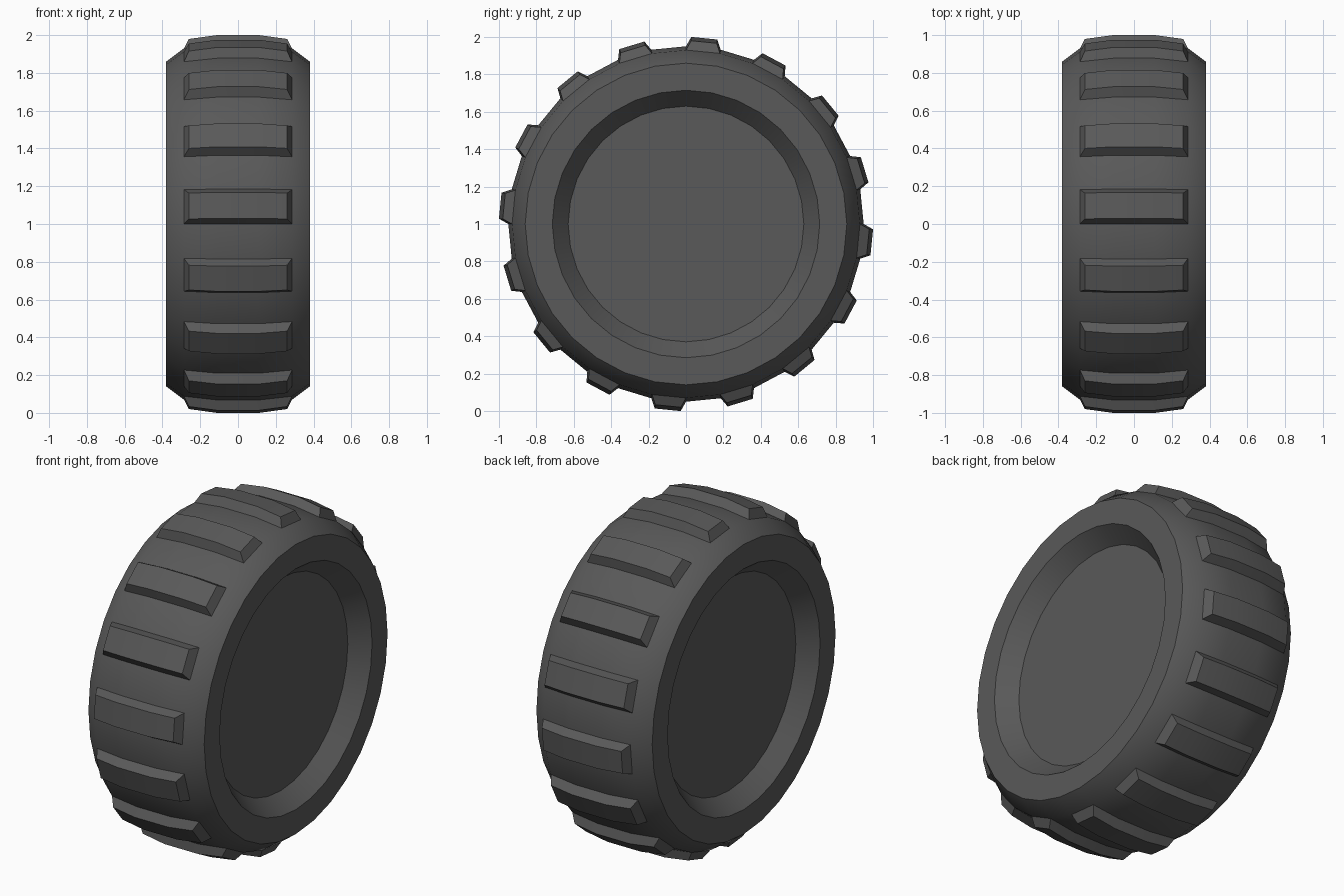
import bpy, bmesh
from math import sin, cos, pi, radians

if "Cube" in bpy.data.objects:
    bpy.data.objects.remove(bpy.data.objects["Cube"])

N = 32                      # sides of the tyre
STEP = 2 * pi / N

rubber = bpy.data.materials.new("dark_rubber")
rubber.diffuse_color = (0.1, 0.1, 0.1, 1)
rubber.use_nodes = True
rubber.node_tree.nodes["Principled BSDF"].inputs["Base Color"].default_value = rubber.diffuse_color


def point(x, r, a):
    # axle runs along x at height 1
    return (x, r * cos(a), 1 + r * sin(a))


def finish(bm, name, angle):
    bmesh.ops.recalc_face_normals(bm, faces=bm.faces)
    me = bpy.data.meshes.new(name)
    bm.to_mesh(me)
    bm.free()
    ob = bpy.data.objects.new(name, me)
    bpy.context.collection.objects.link(ob)
    me.materials.append(rubber)
    bpy.ops.object.select_all(action='DESELECT')
    ob.select_set(True)
    bpy.context.view_layer.objects.active = ob
    bpy.ops.object.shade_smooth_by_angle(angle=radians(angle))
    return ob


# Tyre body: mirrored half profile (x, radius) revolved round the axle
half = [(0.11, 0.95), (0.286, 0.93), (0.38, 0.86), (0.38, 0.715), (0.28, 0.63)]
profile = [(-x, r) for x, r in reversed(half)] + half
bm = bmesh.new()
rings = [[bm.verts.new(point(x, r, i * STEP)) for i in range(N)] for x, r in profile]
for a, b in zip(rings, rings[1:]):
    for i in range(N):
        j = (i + 1) % N
        bm.faces.new((a[i], a[j], b[j], b[i]))
bm.faces.new(rings[0])      # recessed hub discs
bm.faces.new(rings[-1])
finish(bm, "tyre_body", 38)

# Tread lugs: tapered blocks on every second side, following the crown
base = [(-0.286, 0.93), (-0.11, 0.95), (0.11, 0.95), (0.286, 0.93)]
top = [(-0.26, 0.98), (-0.11, 1.0005), (0.11, 1.0005), (0.26, 0.98)]
bm = bmesh.new()
for k in range(N // 2):
    mid = (2 * k + 0.5) * STEP + pi / 2 - STEP
    sections = []
    for (xb, rb), (xt, rt) in zip(base, top):
        pts = [(xb, rb, -STEP / 2), (xt, rt, -0.07),
               (xt, rt, 0.07), (xb, rb, STEP / 2)]
        sections.append([bm.verts.new(point(x, r, mid + d)) for x, r, d in pts])
    for a, b in zip(sections, sections[1:]):
        for i in range(3):
            bm.faces.new((a[i], a[i + 1], b[i + 1], b[i]))
    bm.faces.new(sections[0])
    bm.faces.new(sections[-1])
    # outward normals are resolved by a closed underside
    for a, b in zip(sections, sections[1:]):
        bm.faces.new((a[3], a[0], b[0], b[3]))
finish(bm, "tread_lugs", 25)
